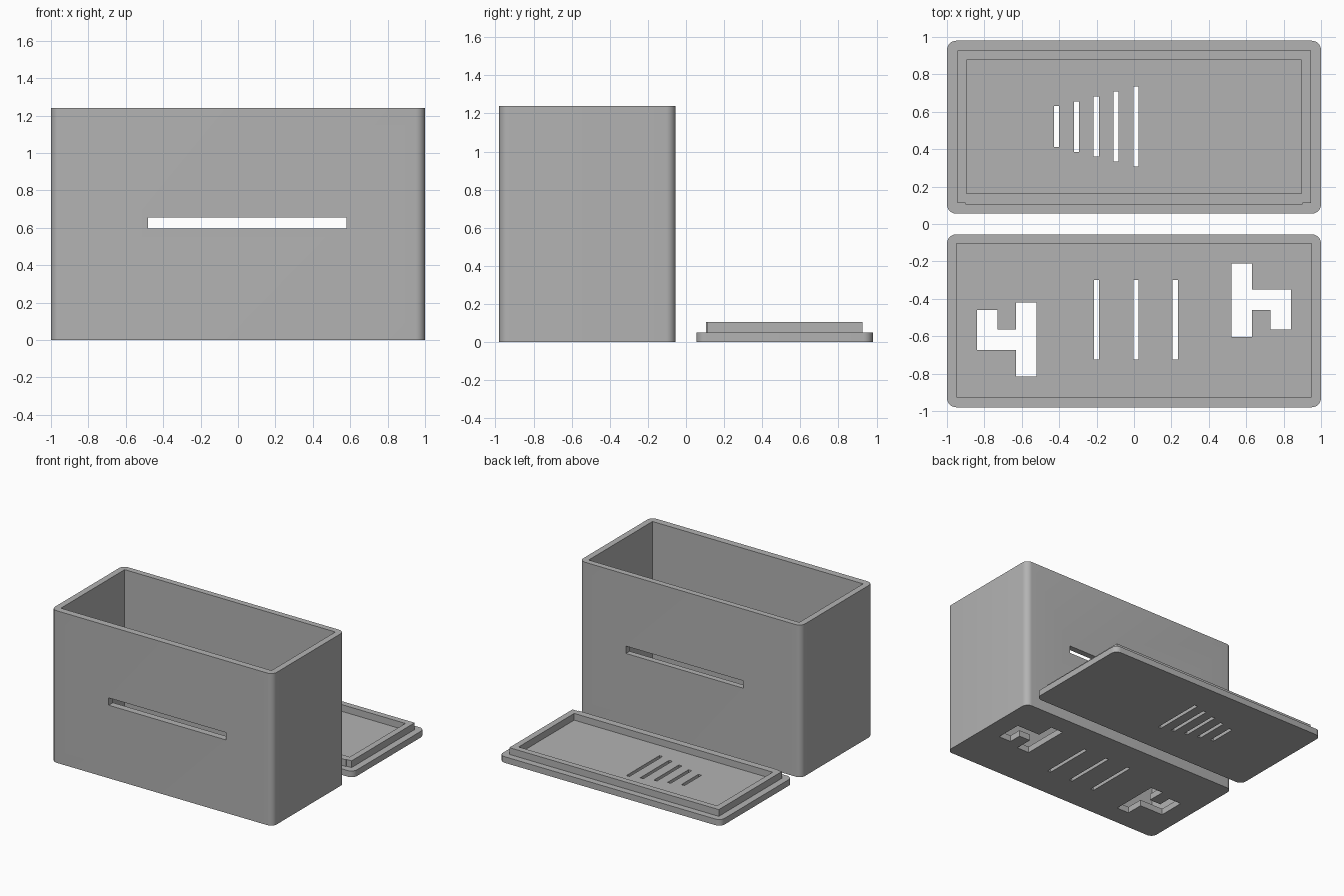
import bpy
import bmesh
import math

cube = bpy.data.objects.get("Cube")
if cube:
    bpy.data.objects.remove(cube, do_unlink=True)

grey = bpy.data.materials.new("plain grey")
grey.use_nodes = True
GREY = (0.45, 0.45, 0.45, 1)
grey.diffuse_color = GREY
grey.node_tree.nodes["Principled BSDF"].inputs["Base Color"].default_value = GREY


def prism(name, outline, z0, z1):
    """Extrude a flat outline between two heights."""
    bm = bmesh.new()
    face = bm.faces.new([bm.verts.new((x, y, z0)) for x, y in outline])
    grown = bmesh.ops.extrude_face_region(bm, geom=[face])["geom"]
    top = [v for v in grown if isinstance(v, bmesh.types.BMVert)]
    bmesh.ops.translate(bm, verts=top, vec=(0, 0, z1 - z0))
    bmesh.ops.recalc_face_normals(bm, faces=bm.faces)
    mesh = bpy.data.meshes.new(name)
    bm.to_mesh(mesh)
    bm.free()
    mesh.materials.append(grey)
    obj = bpy.data.objects.new(name, mesh)
    bpy.context.collection.objects.link(obj)
    return obj


def rect(x0, x1, y0, y1):
    return [(x0, y0), (x1, y0), (x1, y1), (x0, y1)]


def rounded_rect(x0, x1, y0, y1, r=0.05, steps=8):
    centres = [(x1 - r, y1 - r), (x0 + r, y1 - r), (x0 + r, y0 + r), (x1 - r, y0 + r)]
    points = []
    for corner, (cx, cy) in enumerate(centres):
        for i in range(steps + 1):
            a = (corner + i / steps) * math.pi / 2
            points.append((cx + r * math.cos(a), cy + r * math.sin(a)))
    return points


def activate(obj):
    bpy.ops.object.select_all(action='DESELECT')
    obj.select_set(True)
    bpy.context.view_layer.objects.active = obj


def combine(obj, other, operation='DIFFERENCE'):
    """Apply a boolean and remove the helper."""
    activate(obj)
    mod = obj.modifiers.new("boolean", 'BOOLEAN')
    mod.operation = operation
    mod.solver = 'EXACT'
    mod.object = other
    bpy.ops.object.modifier_apply(modifier=mod.name)
    bpy.data.objects.remove(other, do_unlink=True)


def cut(obj, outline, z0, z1):
    combine(obj, prism("cutter", outline, z0, z1))


WALL = 0.05

# Open box with a hollow interior
box = prism("box", rounded_rect(-1, 1, -0.98, -0.055), 0, 1.24)
cut(box, rect(-0.95, 0.95, -0.925, -0.103), WALL, 1.4)

# Long slot through the front and back walls
cut(box, rect(-0.48, 0.58, -1.1, 0), 0.595, 0.655)

# Narrow slots in the box floor
for x in (-0.2, 0.01, 0.22):
    cut(box, rect(x - 0.014, x + 0.014, -0.725, -0.3), -0.1, 0.2)

# Stepped openings in the floor, one the half-turn of the other
opening = [(0.52, -0.21), (0.63, -0.21), (0.63, -0.35), (0.84, -0.35), (0.84, -0.565),
           (0.73, -0.565), (0.73, -0.46), (0.63, -0.46), (0.63, -0.605), (0.52, -0.605)]
cut(box, opening, -0.1, 0.2)
cut(box, [(-x, -1.025 - y) for x, y in opening], -0.1, 0.2)

# Lid plate with a raised rim, slightly proud along its front run
lid = prism("lid", rounded_rect(-1, 1, 0.055, 0.98), 0, WALL)
rim_outline = [(-0.945, 0.113), (-0.9, 0.113), (-0.9, 0.105), (0.9, 0.105),
               (0.9, 0.113), (0.945, 0.113), (0.945, 0.927), (-0.945, 0.927)]
rim = prism("lid_rim", rim_outline, WALL - 0.02, 0.105)
combine(lid, rim, 'UNION')
cut(lid, rect(-0.895, 0.895, 0.162, 0.878), WALL, 0.3)

# Row of vent slots that shorten to one side
for i in range(5):
    x, half = 0.01 - 0.106 * i, 0.213 - 0.026 * i
    cut(lid, rect(x - 0.014, x + 0.014, 0.521 - half, 0.521 + half), -0.1, 0.3)

for obj in (box, lid):
    activate(obj)
    bpy.ops.object.shade_smooth_by_angle(angle=math.radians(30))
